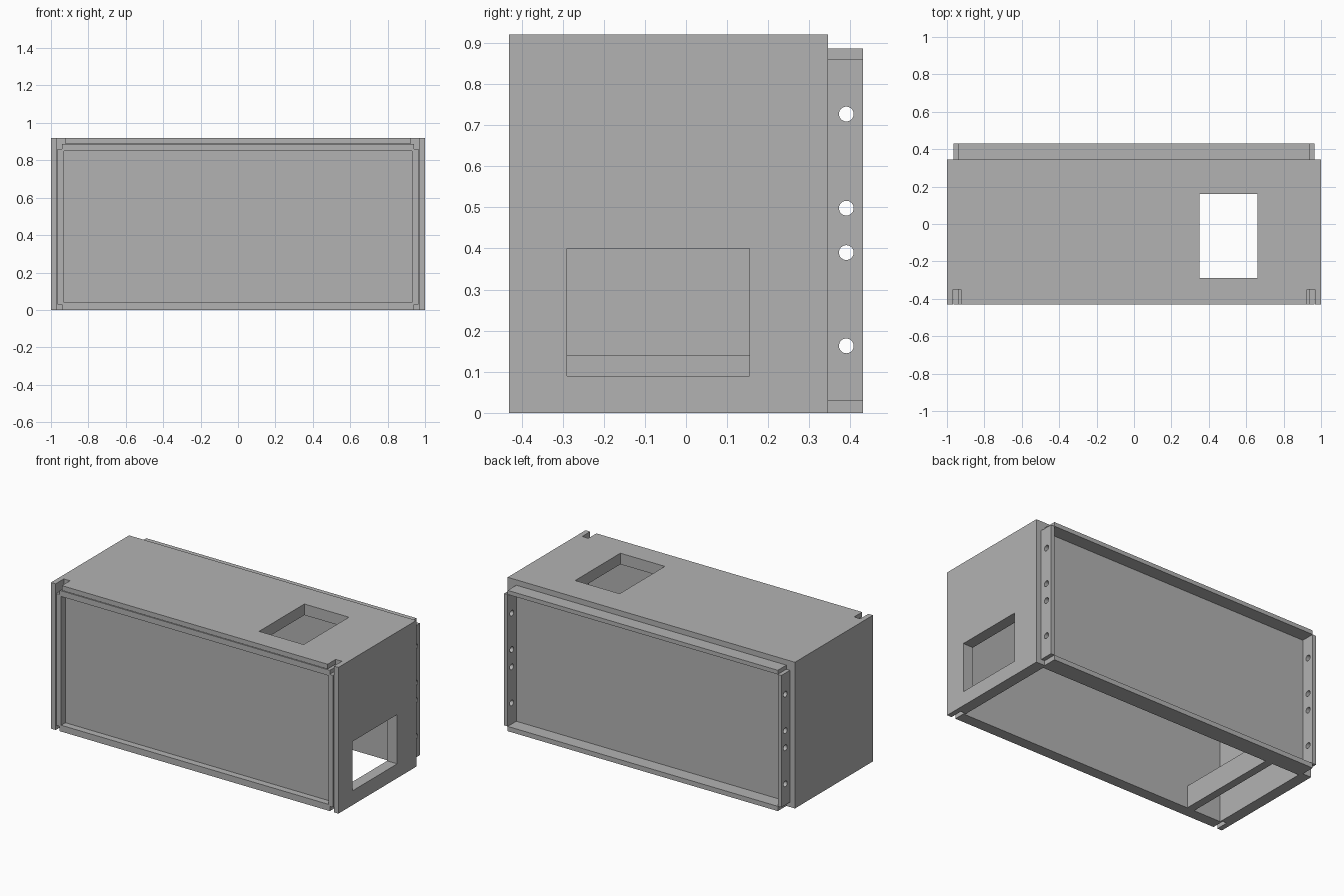
import bpy, bmesh
from math import pi
from mathutils import Matrix, Vector

if "Cube" in bpy.data.objects:
    bpy.data.objects.remove(bpy.data.objects["Cube"], do_unlink=True)

GREY = (0.45, 0.45, 0.45, 1)
mat = bpy.data.materials.new("plain grey")
mat.use_nodes = True
mat.diffuse_color = GREY
mat.node_tree.nodes["Principled BSDF"].inputs["Base Color"].default_value = GREY


def box(name, x, y, z):
    """Axis aligned box from (low, high) ranges."""
    bm = bmesh.new()
    size = Vector([b - a for a, b in (x, y, z)])
    mid = Vector([(a + b) / 2 for a, b in (x, y, z)])
    bmesh.ops.create_cube(bm, size=1, matrix=Matrix.Translation(mid) @ Matrix.Diagonal(size).to_4x4())
    return finish(name, bm)


def rod(name, y, z, radius):
    """Long round cutter along x."""
    bm = bmesh.new()
    bmesh.ops.create_cone(bm, cap_ends=True, segments=32, radius1=radius, radius2=radius, depth=3,
                          matrix=Matrix.Translation((0, y, z)) @ Matrix.Rotation(pi / 2, 4, 'Y'))
    return finish(name, bm)


def finish(name, bm):
    mesh = bpy.data.meshes.new(name)
    bm.to_mesh(mesh)
    bm.free()
    mesh.materials.append(mat)
    ob = bpy.data.objects.new(name, mesh)
    bpy.context.scene.collection.objects.link(ob)
    return ob


def cut(target, cutters):
    """Subtract every cutter, bake the result and drop the cutters."""
    for c in cutters:
        c.hide_render = True
        mod = target.modifiers.new("cut", 'BOOLEAN')
        mod.operation, mod.solver, mod.object = 'DIFFERENCE', 'EXACT', c
    dg = bpy.context.evaluated_depsgraph_get()
    mesh = bpy.data.meshes.new_from_object(target.evaluated_get(dg))
    target.modifiers.clear()
    target.data = mesh
    for c in cutters:
        bpy.data.objects.remove(c, do_unlink=True)


def sided(side, a, b):
    return tuple(sorted((side * a, side * b)))


FRONT, BACK, END, TOP = -0.43, 0.345, 0.43, 0.92
SLOT = -0.35

# hollow case, open underneath, with recessed front panel and two openings
case = box("case", (-1, 1), (FRONT, BACK), (0, TOP))
cutters = [
    box("cavity", (-0.93, 0.93), (-0.36, 0.32), (-0.1, 0.85)),
    box("front_recess", (-0.93, 0.93), (-0.6, -0.388), (0.04, 0.85)),
    box("top_opening", (0.35, 0.66), (-0.29, 0.16), (0.7, 1.1)),
    box("side_opening", (0.8, 1.2), (-0.29, 0.155), (0.09, 0.4)),
    box("top_slit", (-0.93, 0.93), (-0.6, SLOT), (0.886, 0.89)),
]
# corner notches and thin slits that receive the rear flanges
for s in (-1, 1):
    cutters += [
        box("corner_notch", sided(s, 0.925, 0.968), (-0.6, SLOT), (0.886, 1.1)),
        box("corner_step", sided(s, 0.94, 0.968), (-0.6, SLOT), (0.86, 1.1)),
        box("foot_notch", sided(s, 0.94, 0.968), (-0.6, SLOT), (-0.1, 0.03)),
        box("side_slit", sided(s, 0.964, 0.968), (-0.6, SLOT), (0.02, 0.87)),
    ]
cut(case, cutters)

# rear flanges, the upright ones drilled
root = BACK - 0.01
box("top_flange", (-0.94, 0.94), (root, END), (0.86, 0.886))
box("bottom_flange", (-0.94, 0.94), (root, END), (0, 0.03))
for s, side in ((-1, "right"), (1, "left")):
    flange = box(side + "_flange", sided(s, 0.94, 0.965), (root, END), (0.03, 0.86))
    cut(flange, [rod("bolt_hole", 0.39, z, 0.018) for z in (0.163, 0.39, 0.498, 0.727)])

# low divider inside the case
box("divider", (-0.74, -0.69), (-0.365, 0.325), (0, 0.14))
